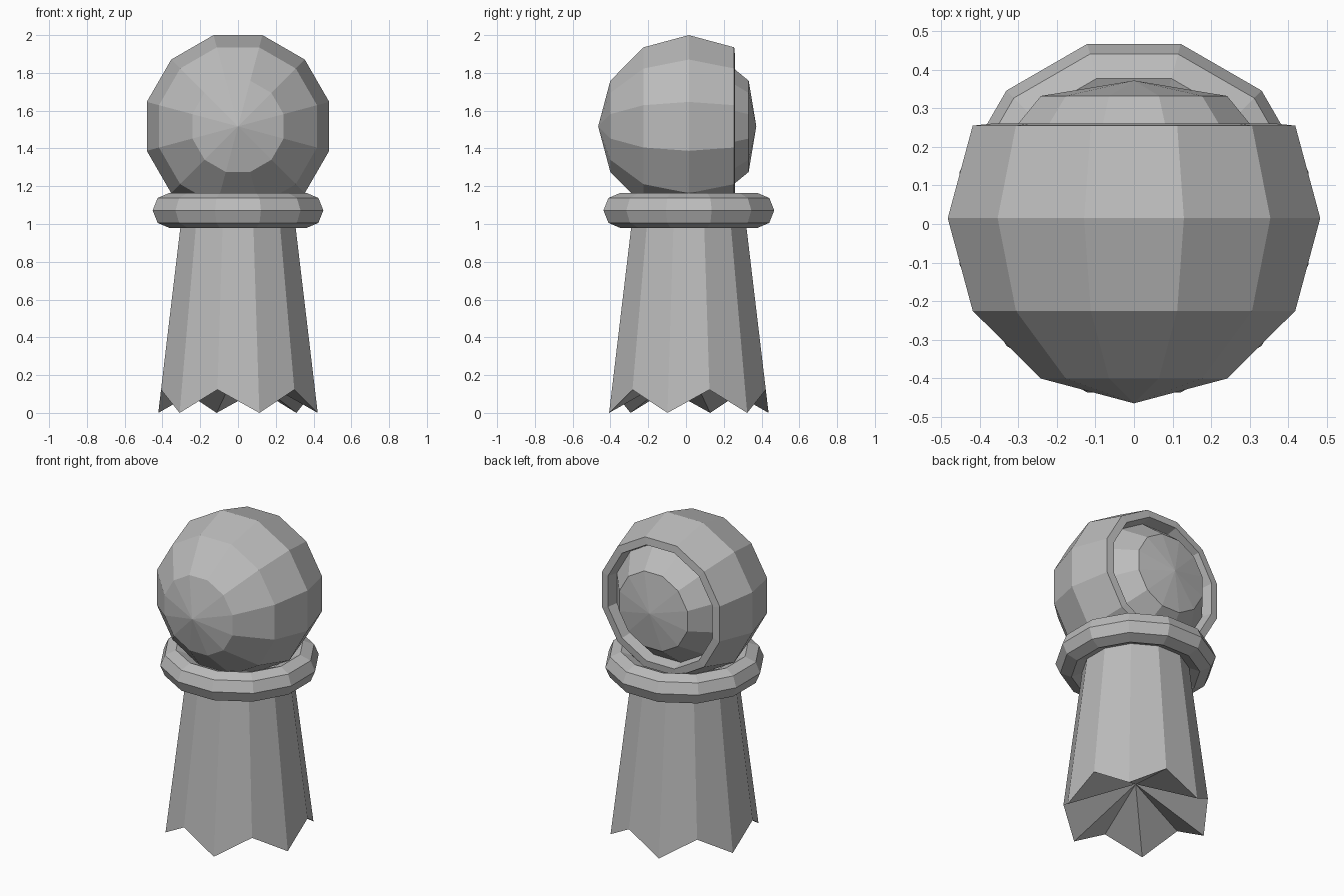
import bpy, bmesh, math
from mathutils import Matrix, Vector

cube = bpy.data.objects.get("Cube")
if cube:
    bpy.data.objects.remove(cube, do_unlink=True)

SIDES = 12
CENTRE_Y = 0.015

grey = bpy.data.materials.new("plain_grey")
grey.use_nodes = True
colour = (0.5, 0.5, 0.5, 1)
grey.diffuse_color = colour
grey.node_tree.nodes["Principled BSDF"].inputs["Base Color"].default_value = colour


def lathe(name, profile, matrix, closed=False, edit=None):
    """Spin (radius, height) points into a faceted solid; radius 0 makes a pole."""
    bm = bmesh.new()
    rings = []
    for r, h in profile:
        if r == 0:
            rings.append([bm.verts.new((0, 0, h))] * SIDES)
            continue
        angles = [math.tau * (i + 0.5) / SIDES for i in range(SIDES)]
        rings.append([bm.verts.new((r * math.cos(a), r * math.sin(a), h)) for a in angles])
    pairs = list(zip(rings, rings[1:]))
    if closed:
        pairs.append((rings[-1], rings[0]))
    for low, high in pairs:
        for i in range(SIDES):
            j = (i + 1) % SIDES
            corners = dict.fromkeys((low[i], low[j], high[j], high[i]))
            bm.faces.new(list(corners))
    if edit:
        edit(rings)
    bmesh.ops.recalc_face_normals(bm, faces=bm.faces)
    bm.transform(matrix)
    mesh = bpy.data.meshes.new(name)
    bm.to_mesh(mesh)
    bm.free()
    mesh.materials.append(grey)
    obj = bpy.data.objects.new(name, mesh)
    bpy.context.collection.objects.link(obj)
    return obj


def cut_points(rings):
    # Raise every second rim corner along the taper to leave pointed teeth
    for i in range(0, SIDES, 2):
        rim, top = rings[1][i], rings[2][i]
        rim.co = rim.co.lerp(top.co, 0.115)


upright = Matrix.Translation((0, CENTRE_Y, 0))

# Tapered post with a toothed foot and hollow underside
lathe("post", [(0, 0.24), (0.437, 0), (0.305, 1.07), (0, 1.07)], upright, edit=cut_points)

# Rounded collar
tube = [(0.375 + 0.093 * math.cos(math.tau * k / 8),
         1.072 + 0.093 * math.sin(math.tau * k / 8)) for k in range(8)]
lathe("collar", tube, upright, closed=True)

# Ball head with its pole to the front, and a recessed dome at the back
ball = [(0.5 * math.sin(math.radians(a)), -0.48 * math.cos(math.radians(a)))
        for a in range(30, 121, 30)]
dome = [(0.385, 0.245), (0.37, 0.175), (0.25, 0.317), (0, 0.357)]
to_back = Matrix.Translation((0, CENTRE_Y, 1.517)) @ Matrix.Rotation(-math.pi / 2, 4, "X")
lathe("head", [(0, -0.48)] + ball + dome, to_back)
